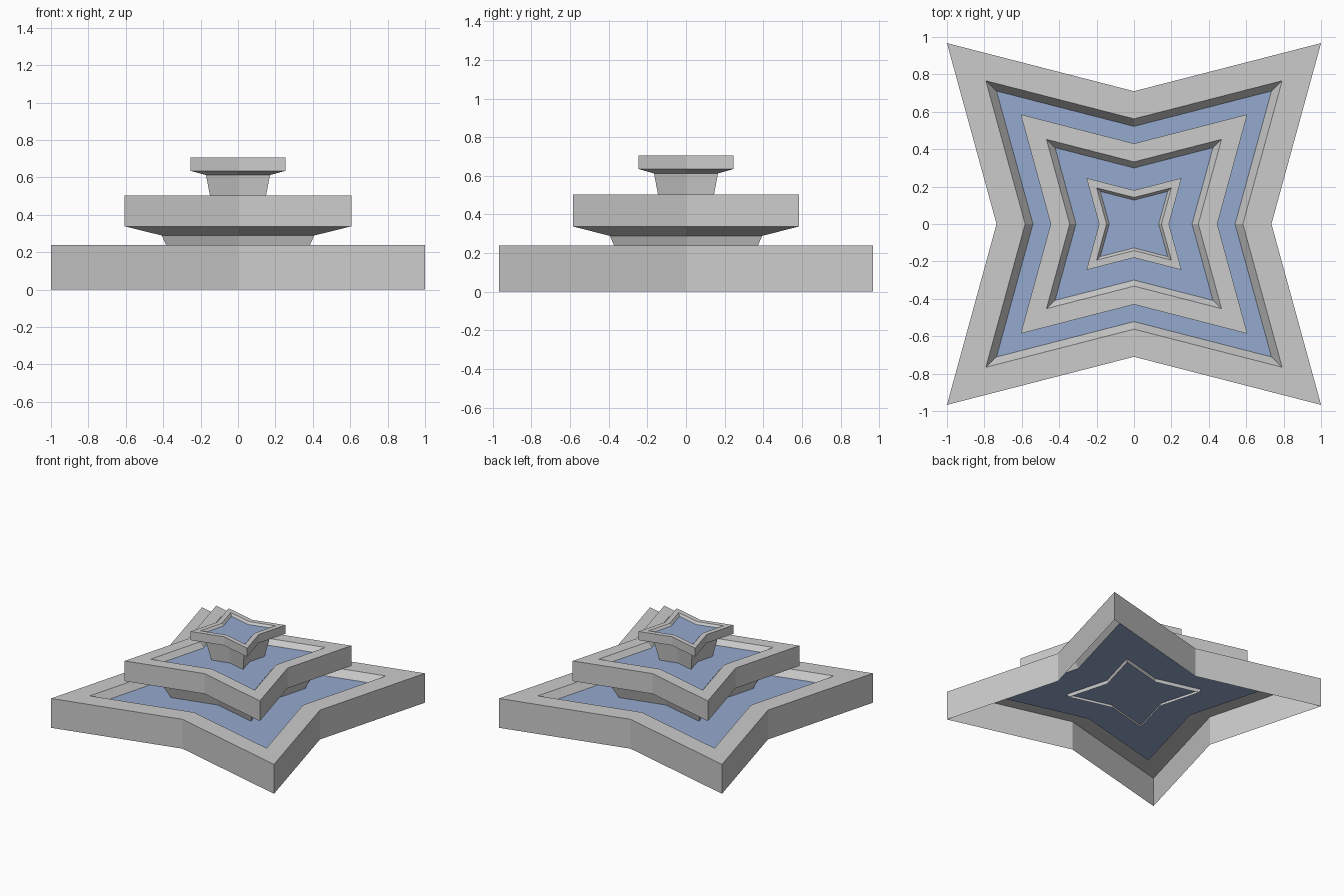
import bpy, bmesh

if "Cube" in bpy.data.objects:
    bpy.data.objects.remove(bpy.data.objects["Cube"])

# Four-pointed star outline at full size (counter-clockwise)
STAR = [(1, 0.967), (0, 0.71), (-1, 0.967), (-0.735, 0),
        (-1, -0.967), (0, -0.71), (1, -0.967), (0.735, 0)]

water_mat = bpy.data.materials.new("water")
water_mat.diffuse_color = (0.30, 0.40, 0.62, 1)
water_mat.use_nodes = True
water_mat.node_tree.nodes["Principled BSDF"].inputs["Base Color"].default_value = water_mat.diffuse_color


def ring(bm, scale, z):
    return [bm.verts.new((x * scale, y * scale, z)) for x, y in STAR]


def finish(bm, name):
    mesh = bpy.data.meshes.new(name)
    bm.to_mesh(mesh)
    bm.free()
    obj = bpy.data.objects.new(name, mesh)
    bpy.context.collection.objects.link(obj)
    return obj


def star_shell(name, profile):
    """Open shell lofted through star rings given as (scale, z)."""
    bm = bmesh.new()
    rings = [ring(bm, s, z) for s, z in profile]
    n = len(STAR)
    for a, b in zip(rings, rings[1:]):
        for i in range(n):
            j = (i + 1) % n
            bm.faces.new((a[i], a[j], b[j], b[i]))
    return finish(bm, name)


def star_water(name, scale, z):
    """Flat star-shaped water surface."""
    bm = bmesh.new()
    bm.faces.new(ring(bm, scale, z))
    finish(bm, name).data.materials.append(water_mat)


# Each tier: pedestal, flare, outer wall, rim and sloped inner wall
tiers = {
    "lower": [(1, 0), (1, 0.238), (0.792, 0.238), (0.735, 0.18)],
    "middle": [(0.348, 0.155), (0.407, 0.289), (0.606, 0.338), (0.606, 0.502),
               (0.468, 0.502), (0.422, 0.462)],
    "upper": [(0.139, 0.445), (0.171, 0.612), (0.254, 0.635), (0.254, 0.705),
              (0.2, 0.705), (0.18, 0.687)],
}
for label, profile in tiers.items():
    star_shell(label + "_basin", profile)
    star_water(label + "_water", *profile[-1])
